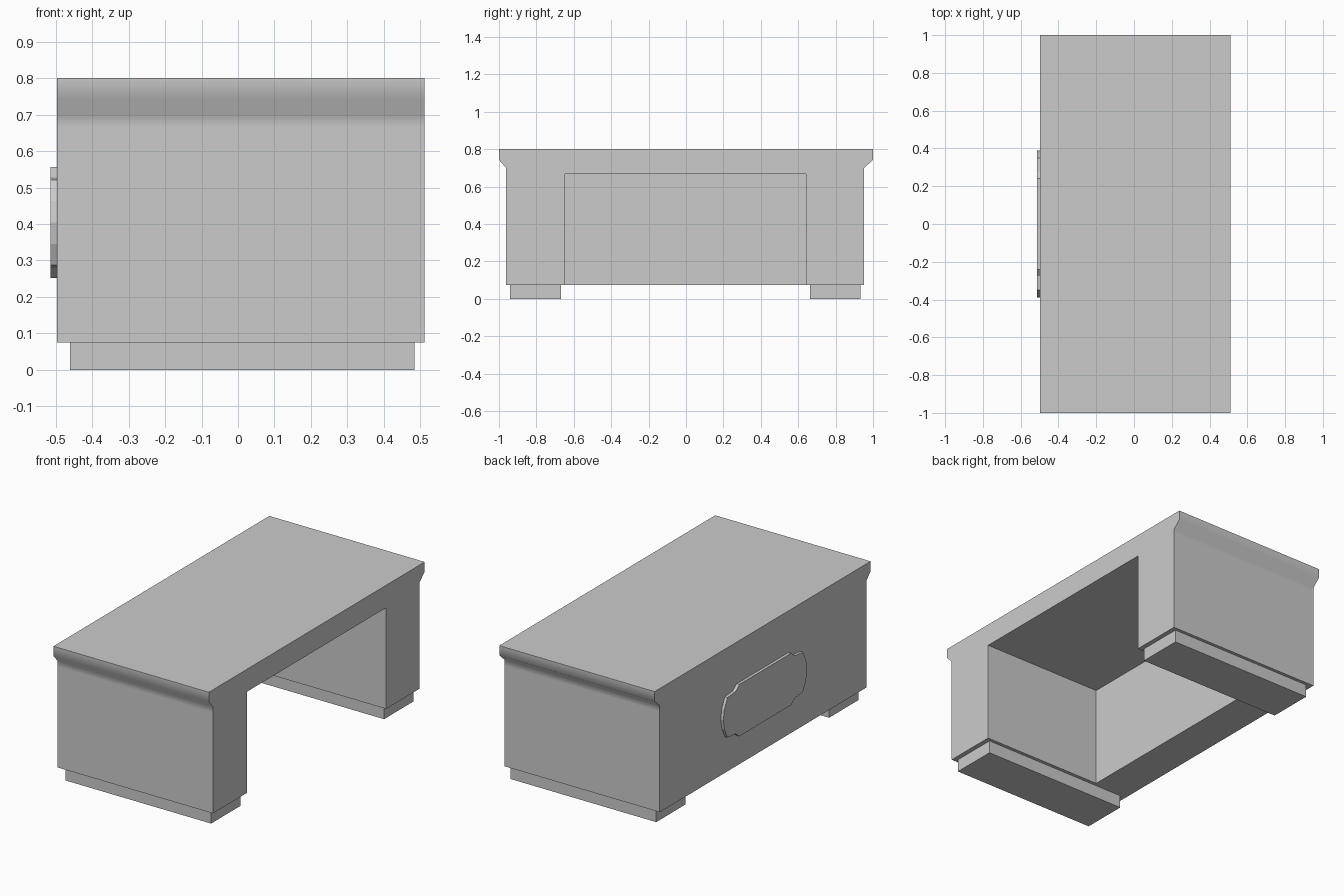
import bpy, bmesh, math

if "Cube" in bpy.data.objects:
    bpy.data.objects.remove(bpy.data.objects["Cube"])

YC = -0.003  # tiny side offset of everything under the top


def prism(name, profile, x0, x1):
    """Extrude a closed (y, z) outline along x."""
    bm = bmesh.new()
    face = bm.faces.new([bm.verts.new((x0, y, z)) for y, z in profile])
    ext = bmesh.ops.extrude_face_region(bm, geom=[face])
    verts = [g for g in ext["geom"] if isinstance(g, bmesh.types.BMVert)]
    bmesh.ops.translate(bm, verts=verts, vec=(x1 - x0, 0, 0))
    bmesh.ops.recalc_face_normals(bm, faces=bm.faces[:])
    me = bpy.data.meshes.new(name)
    bm.to_mesh(me)
    bm.free()
    ob = bpy.data.objects.new(name, me)
    bpy.context.collection.objects.link(ob)
    return ob


def box(name, x0, x1, y0, y1, z0, z1):
    return prism(name, [(y0, z0), (y1, z0), (y1, z1), (y0, z1)], x0, x1)


def activate(ob):
    bpy.ops.object.select_all(action='DESELECT')
    ob.select_set(True)
    bpy.context.view_layer.objects.active = ob


# Desk body: straight sides flaring out to the overhanging top
half = [(0.956, 0.075), (0.956, 0.665), (0.956, 0.70), (1.0, 0.743), (1.0, 0.80)]
left = [(-y + (2 * YC if y < 1 else 0), z) for y, z in reversed(half)]
right = [(y + (YC if y < 1 else 0), z) for y, z in half]
left = [(max(y, -1.0), z) for y, z in left]
body = prism("desk_body", right + left, -0.497, 0.511)

# Knee space, open to the seat side and to the floor
cutter = box("knee_space_cutter", -0.27, 0.8, YC - 0.645, YC + 0.645, -0.1, 0.668)
cutter.hide_render = True
mod = body.modifiers.new("knee_space", 'BOOLEAN')
mod.operation = 'DIFFERENCE'
mod.solver = 'EXACT'
mod.object = cutter
activate(body)
bpy.ops.object.modifier_apply(modifier=mod.name)
bpy.data.objects.remove(cutter)
bpy.ops.object.shade_smooth_by_angle(angle=math.radians(50))

# Plinth feet, inset under each pedestal
for side, label in ((-1, "left"), (1, "right")):
    ys = sorted((side * 0.665 + YC, side * 0.937 + YC))
    box(f"{label}_foot", -0.461, 0.484, ys[0], ys[1], 0.0, 0.075)

# Plaque on the modesty panel: stepped corners and bowed ends
edge = [(0.24, 0.252), (0.275, 0.28), (0.35, 0.287), (0.378, 0.345), (0.388, 0.404),
        (0.378, 0.463), (0.35, 0.521), (0.275, 0.528), (0.24, 0.556)]
prism("front_plaque", edge + [(-y, z) for y, z in reversed(edge)], -0.514, -0.497)
